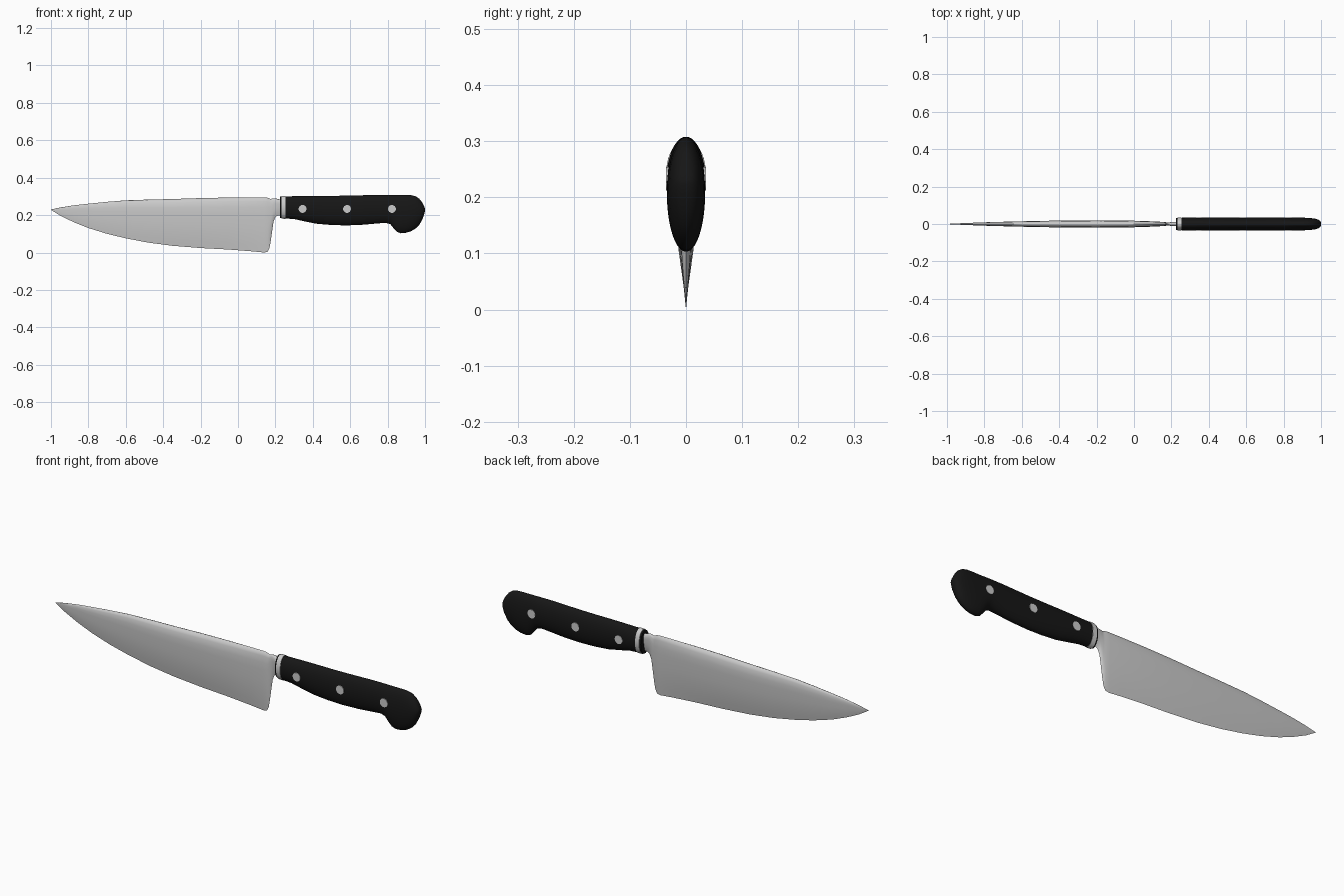
import bpy, bmesh, math


def material(name, rgb):
    m = bpy.data.materials.new(name)
    m.diffuse_color = (*rgb, 1)
    return m


black = material("black_plastic", (0.008, 0.008, 0.008))
steel = material("polished_steel", (0.6, 0.6, 0.6))


def loft(name, stations, section, angle=40, mat=None):
    """Skin a closed section (y, t) through stations (x, z low, z high, half width)."""
    bm = bmesh.new()
    rings = [[bm.verts.new((x, y * w, lo + t * (hi - lo))) for y, t in section]
             for x, lo, hi, w in stations]
    n = len(section)
    for a, b in zip(rings, rings[1:]):
        for i in range(n):
            j = (i + 1) % n
            bm.faces.new((a[i], a[j], b[j], b[i]))
    bm.faces.new(rings[0])
    bm.faces.new(rings[-1])
    bmesh.ops.remove_doubles(bm, verts=bm.verts, dist=1e-5)
    bmesh.ops.recalc_face_normals(bm, faces=bm.faces)
    me = bpy.data.meshes.new(name)
    bm.to_mesh(me)
    bm.free()
    ob = bpy.data.objects.new(name, me)
    bpy.context.collection.objects.link(ob)
    if mat:
        me.materials.append(mat)
    bpy.ops.object.select_all(action='DESELECT')
    bpy.context.view_layer.objects.active = ob
    ob.select_set(True)
    bpy.ops.object.shade_smooth_by_angle(angle=math.radians(angle))
    return ob


# Cross-sections: ground wedge with rounded spine, and full ellipse
half = [(.28, .12), (.65, .3), (.87, .5), (.98, .7), (1, .82), (.8, .93), (.45, .985)]
wedge = [(0, 0)] + half + [(0, 1)] + [(-y, t) for y, t in reversed(half)]
ellipse = [(math.cos(a), .5 + .5 * math.sin(a))
           for a in (math.tau * i / 40 for i in range(40))]

# Blade with heel and neck
blade = [(-1, .228, .230, .0005), (-.95, .197, .241, .003), (-.88, .163, .252, .006),
         (-.8, .131, .261, .009), (-.7, .1, .271, .012), (-.6, .076, .279, .0145),
         (-.48, .053, .283, .017), (-.35, .036, .286, .019), (-.2, .024, .291, .02),
         (-.05, .016, .294, .019), (.08, .006, .295, .015), (.14, .0, .295, .012),
         (.158, .004, .293, .011), (.168, .022, .289, .0095), (.175, .06, .286, .009),
         (.182, .11, .288, .009), (.19, .165, .290, .009), (.2, .19, .290, .01),
         (.212, .197, .286, .011), (.235, .199, .282, .012)]
loft("blade", blade, wedge, 50)

# Handle with belly and hooked butt
handle = [(.225, .184, .300, .033), (.3, .179, .301, .034), (.35, .168, .302, .034),
          (.42, .154, .303, .034), (.5, .147, .303, .034), (.58, .145, .304, .034),
          (.66, .148, .306, .034), (.73, .154, .308, .034), (.79, .159, .308, .034),
          (.815, .151, .308, .034), (.832, .13, .308, .034), (.85, .11, .308, .034),
          (.87, .103, .308, .034), (.9, .106, .308, .034), (.925, .114, .307, .033),
          (.95, .129, .301, .031), (.97, .149, .287, .028), (.986, .178, .266, .023),
          (.996, .207, .245, .016), (1, .224, .232, .008)]
loft("handle", handle, ellipse, 45, black)

# Steel ring around the front of the handle
loft("collar_ring", [(.233, .181, .303, .0355), (.255, .180, .303, .0355)],
     ellipse, 40, steel)

# Through rivets
for i, x in enumerate((.345, .583, .823)):
    bpy.ops.mesh.primitive_cylinder_add(vertices=32, radius=.021, depth=.071,
                                        location=(x, 0, .233),
                                        rotation=(math.pi / 2, 0, 0))
    rivet = bpy.context.object
    rivet.name = f"rivet_{i + 1}"
    rivet.data.materials.append(steel)
    bpy.ops.object.shade_smooth_by_angle(angle=math.radians(40))
